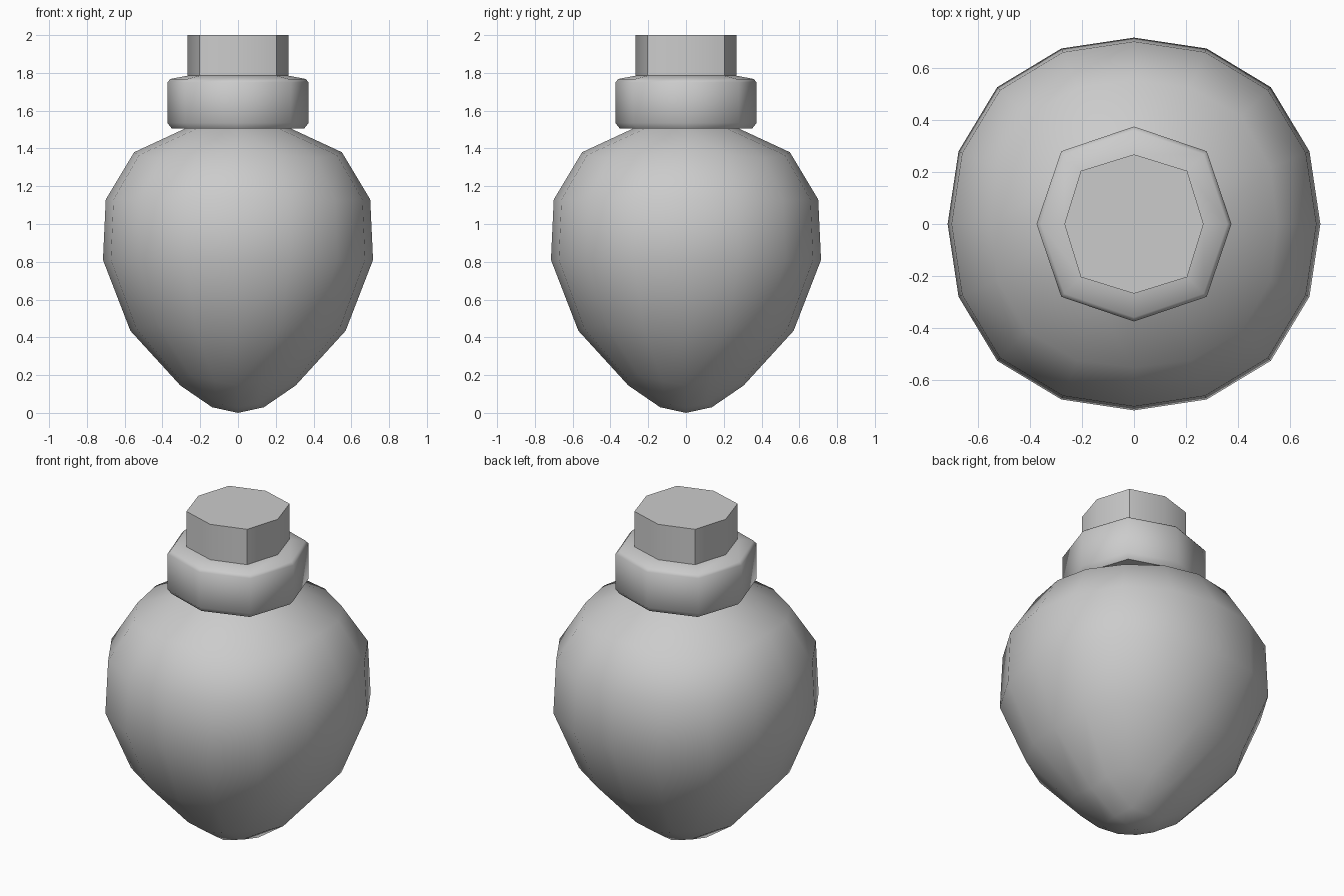
import bpy, bmesh, math

if "Cube" in bpy.data.objects:
    bpy.data.objects.remove(bpy.data.objects["Cube"])


def ring(bm, n, r, z, ratio=1.0, lift=0.0):
    """Slightly squared ring: diagonals are pushed out by ratio and moved by lift."""
    out = []
    for k in range(n):
        a = 2 * math.pi * k / n
        w = (1 - math.cos(4 * a)) / 2
        rr = r * (1 + (ratio - 1) * w)
        out.append(bm.verts.new((rr * math.cos(a), rr * math.sin(a), z + lift * w)))
    return out


def bridge(bm, a, b):
    n = len(a)
    for i in range(n):
        j = (i + 1) % n
        bm.faces.new((a[i], a[j], b[j], b[i]))


def bridge_half(bm, outer, inner):
    """Join a 16-sided ring to an 8-sided one with quads, like a gridded cube cap."""
    for c in range(1, 8, 2):
        o = [outer[(2 * c + d) % 16] for d in (-2, -1, 0, 1, 2)]
        i0, i1, i2 = inner[c - 1], inner[c], inner[(c + 1) % 8]
        bm.faces.new((i1, o[1], o[2], o[3]))
        bm.faces.new((i0, o[0], o[1], i1))
        bm.faces.new((i1, o[3], o[4], i2))


def finish(bm, name):
    bmesh.ops.recalc_face_normals(bm, faces=bm.faces[:])
    me = bpy.data.meshes.new(name)
    bm.to_mesh(me)
    bm.free()
    ob = bpy.data.objects.new(name, me)
    bpy.context.collection.objects.link(ob)
    bpy.ops.object.select_all(action='DESELECT')
    ob.select_set(True)
    bpy.context.view_layer.objects.active = ob
    bpy.ops.object.shade_smooth_by_angle(angle=math.radians(50))


# Egg-shaped bulb body: 16-sided rings with gridded ends
bm = bmesh.new()
levels = [(0.305, 0.145, 1.15, 0.05), (0.57, 0.435, 1.05, 0.03),
          (0.715, 0.81, 1.038, 0.0), (0.70, 1.13, 1.038, 0.0),
          (0.55, 1.38, 1.06, -0.03)]
rings = [ring(bm, 16, *p) for p in levels]
for a, b in zip(rings, rings[1:]):
    bridge(bm, a, b)
tip = ring(bm, 8, 0.137, 0.03, 1.1, 0.02)
bridge_half(bm, rings[0], tip)
pole = bm.verts.new((0, 0, 0))
for i in range(0, 8, 2):
    bm.faces.new((pole, tip[i], tip[i + 1], tip[(i + 2) % 8]))
bridge_half(bm, rings[-1], ring(bm, 8, 0.27, 1.51, 1.08))
finish(bm, "bulb_body")

# Bevelled eight-sided collar rising into the neck
bm = bmesh.new()
profile = [(0.27, 1.51, 1.08), (0.35, 1.505, 1.06), (0.374, 1.535, 1.055),
           (0.374, 1.75, 1.055), (0.358, 1.768, 1.055),
           (0.267, 1.785, 1.08), (0.267, 2.0, 1.08)]
rings = [ring(bm, 8, *p) for p in profile]
for a, b in zip(rings, rings[1:]):
    bridge(bm, a, b)
bm.faces.new(rings[-1])
finish(bm, "collar_and_neck")
